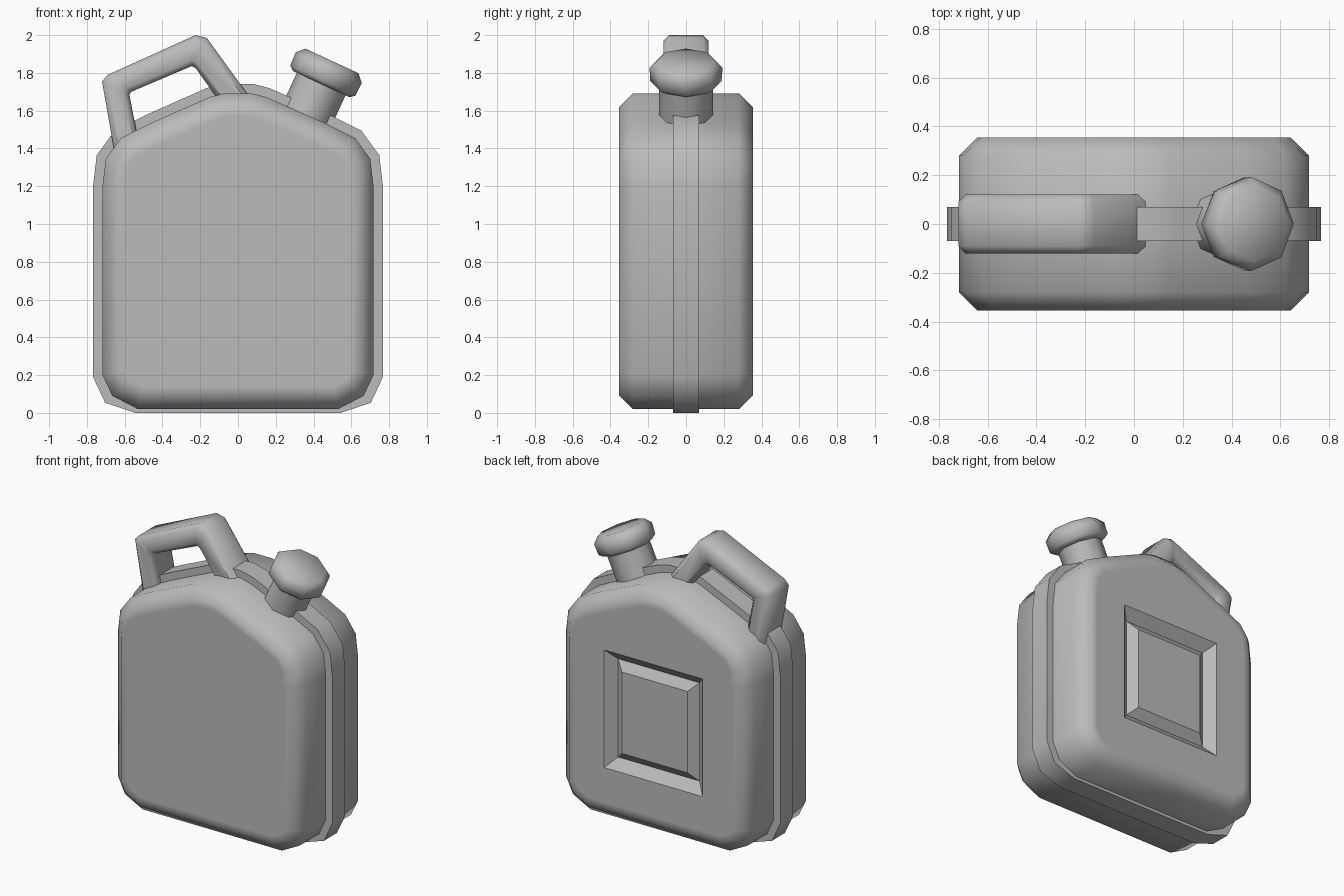
import bpy, bmesh, math
from mathutils import Vector

cube = bpy.data.objects.get("Cube")
if cube:
    bpy.data.objects.remove(cube)

grey = bpy.data.materials.new("plain_grey")
grey.use_nodes = True
GREY = (0.5, 0.5, 0.5, 1)
grey.diffuse_color = GREY
grey.node_tree.nodes["Principled BSDF"].inputs["Base Color"].default_value = GREY


def add_ring(bm, points):
    return [bm.verts.new(p) for p in points]


def loft(bm, rings, cap_start=True, cap_end=True):
    """Skin a list of equal-sized closed rings with quads."""
    loops = [add_ring(bm, r) for r in rings]
    n = len(loops[0])
    for a, b in zip(loops, loops[1:]):
        for i in range(n):
            j = (i + 1) % n
            bm.faces.new((a[i], a[j], b[j], b[i]))
    if cap_start:
        bm.faces.new(loops[0])
    if cap_end:
        bm.faces.new(loops[-1])
    return loops


def ring_edges(bm, loop):
    return [bm.edges.get((loop[i - 1], loop[i])) for i in range(len(loop))]


def finish(bm, name, limit=50, crisp=()):
    """Smooth shading, sharp above the limit and around the crisp vertices."""
    bmesh.ops.recalc_face_normals(bm, faces=bm.faces)
    for f in bm.faces:
        f.smooth = True
    for e in bm.edges:
        e.smooth = e.calc_face_angle(0) < math.radians(limit)
        if all(v in crisp for v in e.verts):
            e.smooth = False
    mesh = bpy.data.meshes.new(name)
    bm.to_mesh(mesh)
    bm.free()
    mesh.materials.append(grey)
    obj = bpy.data.objects.new(name, mesh)
    bpy.context.collection.objects.link(obj)
    return obj


# Can outline: one half, mirrored, counter-clockwise seen from the front
half = [(0.53, 0.02), (0.665, 0.09), (0.717, 0.2), (0.717, 1.2), (0.70, 1.345),
        (0.62, 1.455), (0.46, 1.535), (0.15, 1.672), (0.07, 1.692)]
outline = [Vector(p) for p in half] + [Vector((-x, z)) for x, z in reversed(half)]


def offset(points, d):
    """Mitred offset of the outline, outward for positive d."""
    out = []
    for i, p in enumerate(points):
        a = (p - points[i - 1]).normalized()
        b = (points[(i + 1) % len(points)] - p).normalized()
        na, nb = Vector((a.y, -a.x)), Vector((b.y, -b.x))
        out.append(p + (na + nb) * d / (1 + na.dot(nb)))
    return out


def at_depth(points, y):
    return [(x, y, z) for x, z in points]


# Body with chamfered rim and a recessed, raised-centre panel on both faces
bm = bmesh.new()
shell = [(-0.12, -0.355), (-0.075, -0.355), (0, -0.28),
         (0, 0.28), (-0.075, 0.355), (-0.12, 0.355)]
loops = loft(bm, [at_depth(offset(outline, d), y) for d, y in shell], False, False)
crisp = set()
panel = [(0.375, 0.405, 0.355), (0.31, 0.338, 0.295), (0.25, 0.28, 0.34)]
for side, rim in ((-1, loops[0]), (1, loops[-1])):
    rects = []
    for w, h, y in panel:
        rects.append([(sx * w, side * y, 0.783 + sz * h)
                      for sx, sz in ((1, -1), (1, 1), (-1, 1), (-1, -1))])
    frame = loft(bm, rects, cap_start=False)
    for loop in frame:
        crisp.update(loop)
    bmesh.ops.bridge_loops(bm, edges=ring_edges(bm, rim) + ring_edges(bm, frame[0]))
finish(bm, "can_body", crisp=crisp)

# Seam band running round the middle
bm = bmesh.new()
band = [(p.x, max(p.y, 0)) for p in offset(outline, 0.05)]
loft(bm, [at_depth(band, -0.07), at_depth(band, 0.07)])
finish(bm, "seam_band")

# Handle: chamfered section swept through pairs of outer and inner points
bm = bmesh.new()
stations = [((-0.64, 1.30), (-0.50, 1.30)), ((-0.72, 1.755), (-0.575, 1.685)),
            ((-0.69, 1.79), (-0.565, 1.70)), ((-0.225, 2.0), (-0.245, 1.836)),
            ((-0.165, 1.985), (-0.225, 1.826)), ((0.10, 1.62), (-0.07, 1.61))]
c, w = 0.03, 0.12
rings = []
for o, i in stations:
    o, i = Vector(o), Vector(i)
    t = c / (i - o).length
    section = [(0, c - w), (0, w - c), (t, w), (1 - t, w),
               (1, w - c), (1, c - w), (1 - t, -w), (t, -w)]
    rings.append([(o.lerp(i, s).x, y, o.lerp(i, s).y) for s, y in section])
loft(bm, rings)
finish(bm, "handle", limit=48)

# Tilted neck and cap, both eight-sided
axis = Vector((0.42, 0, 0.908)).normalized()
across = Vector((axis.z, 0, -axis.x))


def turned(name, profile):
    bm = bmesh.new()
    rings = []
    for r, u in profile:
        ring = []
        for k in range(8):
            a = k * math.pi / 4
            ring.append(axis * u + across * (r * math.cos(a) - 0.331)
                        + Vector((0, r * math.sin(a), 0)))
        rings.append(ring)
    loft(bm, rings)
    finish(bm, name)


turned("neck", [(0.142, 1.48), (0.142, 1.80)])
turned("cap", [(0.165, 1.765), (0.19, 1.785), (0.193, 1.86), (0.155, 1.90)])
